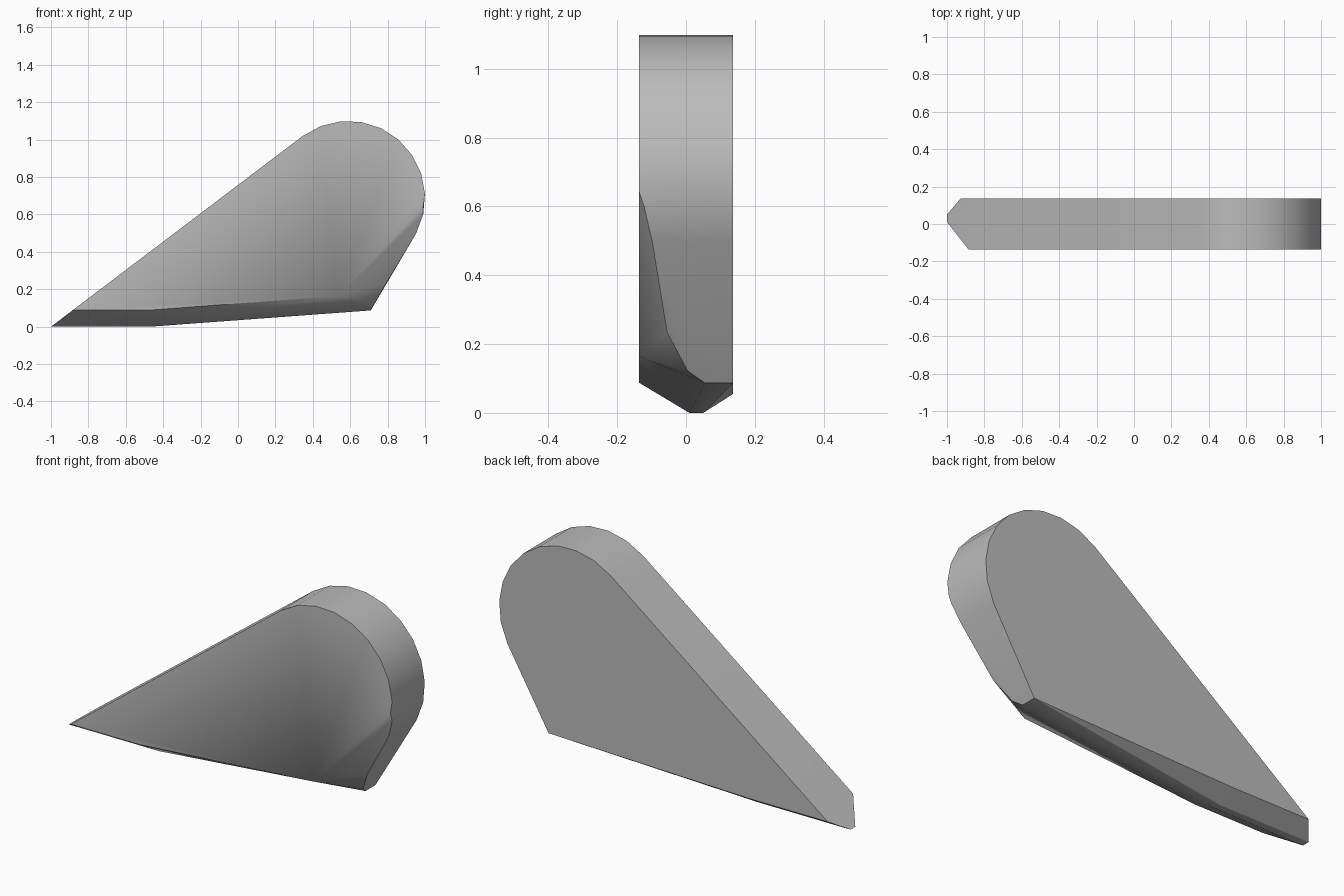
import bpy, bmesh
from math import cos, sin, radians

old = bpy.data.objects.get("Cube")
if old:
    bpy.data.objects.remove(old, do_unlink=True)

HALF = 0.137            # half thickness
CX, CZ, R = 0.59, 0.69, 0.41


def arc(first):
    """Points of the rounded end, from the given step up to the long slope."""
    angles = [radians(-28 + 15.46 * i) for i in range(first, 11)]
    return [(CX + R * cos(a), CZ + R * sin(a)) for a in angles]


# Flat front and back outlines
front = [(-0.884, 0.088), (-0.48, 0.088), (0.54, 0.165), (0.99, 0.645)] + arc(2)
back = [(-0.927, 0.055), (-0.47, 0.055), (0.71, 0.087)] + arc(0)
points = [(x, -HALF, z) for x, z in front] + [(x, HALF, z) for x, z in back]

# Keel strip between the two lower bevels
points += [(-1, 0.01, 0), (-1, 0.05, 0), (-0.47, 0.01, 0), (-0.47, 0.05, 0),
           (0.71, 0.055, 0.087)]

# Cut corner at the lower end of the rounded side
points += [(0.73, 0.005, 0.122), (0.794, -0.055, 0.235)]
points += [(x, y, z) for (x, z), y in zip(arc(0), (-0.098, -0.122))]

# Wrap the outlines into one solid wedge
bm = bmesh.new()
for p in points:
    bm.verts.new(p)
hull = bmesh.ops.convex_hull(bm, input=bm.verts)
loose = {v for v in hull["geom_interior"] + hull["geom_unused"]
         if isinstance(v, bmesh.types.BMVert)}
bmesh.ops.delete(bm, geom=list(loose), context="VERTS")
bmesh.ops.dissolve_limit(bm, angle_limit=radians(1), verts=bm.verts, edges=bm.edges)
bmesh.ops.recalc_face_normals(bm, faces=bm.faces)
mesh = bpy.data.meshes.new("rounded_wedge")
bm.to_mesh(mesh)
bm.free()
wedge = bpy.data.objects.new("rounded_wedge", mesh)
bpy.context.collection.objects.link(wedge)

# Plain grey finish
grey = bpy.data.materials.new("plain grey")
grey.use_nodes = True
colour = (0.5, 0.5, 0.5, 1)
grey.diffuse_color = colour
grey.node_tree.nodes["Principled BSDF"].inputs["Base Color"].default_value = colour
mesh.materials.append(grey)

# Smooth the rounded end, keep the bevels crisp
bpy.context.view_layer.objects.active = wedge
wedge.select_set(True)
bpy.ops.object.shade_smooth_by_angle(angle=radians(30))
